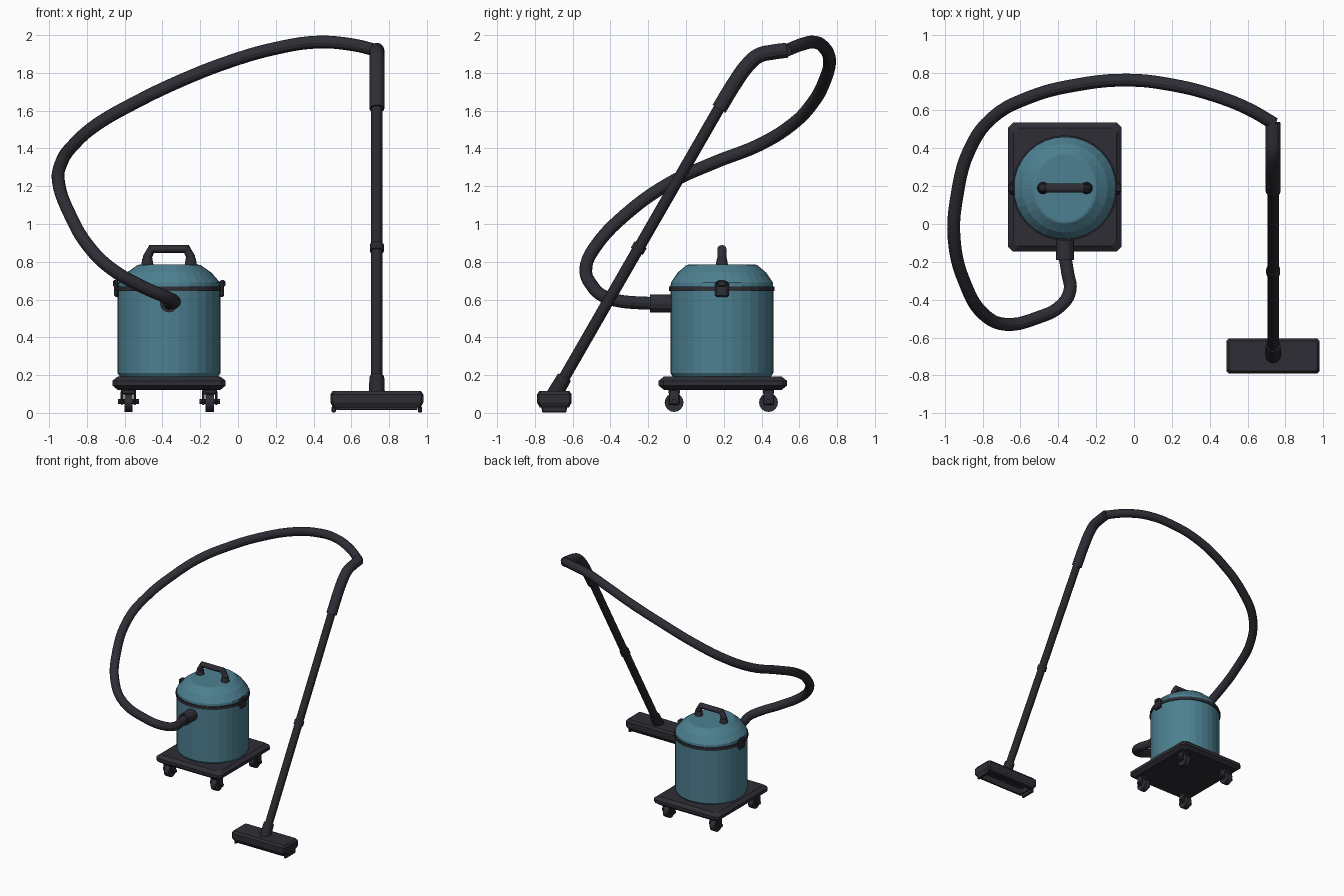
import bpy, bmesh, math
from mathutils import Vector

if "Cube" in bpy.data.objects:
    bpy.data.objects.remove(bpy.data.objects["Cube"])


def mat(name, rgb):
    m = bpy.data.materials.new(name)
    m.diffuse_color = (*rgb, 1)
    m.use_nodes = True
    m.node_tree.nodes["Principled BSDF"].inputs["Base Color"].default_value = m.diffuse_color
    return m


TEAL = mat("teal shell", (0.074, 0.215, 0.282))
DARK = mat("dark plastic", (0.027, 0.027, 0.036))
BLACK = mat("black tube", (0.021, 0.021, 0.027))
CX, CY = -0.365, 0.19      # centre of the canister
WX = 0.735                 # x of the wand


def finish(name, bm, material):
    bmesh.ops.recalc_face_normals(bm, faces=bm.faces)
    me = bpy.data.meshes.new(name)
    bm.to_mesh(me)
    bm.free()
    me.materials.append(material)
    ob = bpy.data.objects.new(name, me)
    bpy.context.collection.objects.link(ob)
    return ob


def loft(name, rings, material):
    """Skin a stack of rings and cap both ends."""
    bm = bmesh.new()
    vs = [[bm.verts.new(p) for p in r] for r in rings]
    n = len(vs[0])
    for a, b in zip(vs, vs[1:]):
        for i in range(n):
            j = (i + 1) % n
            bm.faces.new((a[i], a[j], b[j], b[i]))
    bm.faces.new(vs[0])
    bm.faces.new(vs[-1])
    return finish(name, bm, material)


def oval(rx, ry, z, n=32):
    return [(CX + rx * math.cos(2 * math.pi * i / n),
             CY + ry * math.sin(2 * math.pi * i / n), z) for i in range(n)]


def rect(cx, cy, hx, hy, z, c):
    """Rectangle ring with chamfered corners."""
    pts = [(hx, hy - c), (hx - c, hy), (c - hx, hy), (-hx, hy - c),
           (-hx, c - hy), (c - hx, -hy), (hx - c, -hy), (hx, c - hy)]
    return [(cx + x, cy + y, z) for x, y in pts]


def rod(name, p, q, r, material=DARK, r2=None, n=12):
    p, q = Vector(p), Vector(q)
    bm = bmesh.new()
    bmesh.ops.create_cone(bm, cap_ends=True, segments=n, radius1=r,
                          radius2=r if r2 is None else r2, depth=(q - p).length)
    rot = (q - p).to_track_quat('Z', 'Y')
    for v in bm.verts:
        v.co = rot @ v.co + (p + q) / 2
    return finish(name, bm, material)


def box(name, centre, size, bevel=0.008):
    bm = bmesh.new()
    bmesh.ops.create_cube(bm, size=1)
    for v in bm.verts:
        v.co = Vector(a * s + c for a, s, c in zip(v.co, size, centre))
    bmesh.ops.bevel(bm, geom=bm.edges[:], offset=bevel, segments=1, affect='EDGES')
    return finish(name, bm, DARK)


def tube(name, pts, r, smooth_path=True, steps=5):
    """Sweep a round section along a path."""
    cu = bpy.data.curves.new(name + "_path", 'CURVE')
    cu.dimensions = '3D'
    cu.bevel_depth, cu.bevel_resolution = r, 4
    cu.use_fill_caps = True
    cu.resolution_u = steps
    if smooth_path:
        sp = cu.splines.new('BEZIER')
        sp.bezier_points.add(len(pts) - 1)
        for b, p in zip(sp.bezier_points, pts):
            b.co = p
            b.handle_left_type = b.handle_right_type = 'AUTO'
    else:
        sp = cu.splines.new('POLY')
        sp.points.add(len(pts) - 1)
        for b, p in zip(sp.points, pts):
            b.co = (*p, 1)
    sp.use_smooth = False
    cu.materials.append(DARK)
    tmp = bpy.data.objects.new(name + "_path", cu)
    bpy.context.collection.objects.link(tmp)
    me = bpy.data.meshes.new_from_object(
        tmp.evaluated_get(bpy.context.evaluated_depsgraph_get()))
    bpy.data.objects.remove(tmp)
    me.name = name
    ob = bpy.data.objects.new(name, me)
    bpy.context.collection.objects.link(ob)


# Canister: drum, dark seam band, lid with oval flat top
loft("drum", [oval(0.255, 0.255, 0.185), oval(0.272, 0.272, 0.21),
              oval(0.272, 0.272, 0.65)], TEAL)
loft("seam_band", [oval(0.279, 0.279, z) for z in (0.645, 0.67)], DARK)
loft("lid", [oval(0.272, 0.272, 0.665), oval(0.27, 0.27, 0.69),
             oval(0.225, 0.235, 0.742), oval(0.168, 0.188, 0.782),
             oval(0.155, 0.178, 0.785)], TEAL)

# Side latches
for s, side in ((-1, "left"), (1, "right")):
    box(side + "_latch", (CX + s * 0.277, CY, 0.655), (0.03, 0.075, 0.085), 0.01)
    box(side + "_latch_tab", (CX + s * 0.283, CY, 0.685), (0.03, 0.05, 0.035))

# Carry handle
tube("carry_handle", [(CX + x, CY, z) for x, z in
     ((-0.115, 0.775), (-0.115, 0.825), (-0.092, 0.868),
      (0.092, 0.868), (0.115, 0.825), (0.115, 0.775))], 0.024, False)
for s, side in ((-1, "left"), (1, "right")):
    rod(side + "_handle_foot", (CX + s * 0.115, CY, 0.775),
        (CX + s * 0.115, CY, 0.82), 0.034, r2=0.026)

# Trolley base
loft("trolley", [rect(CX, 0.195, 0.3 - i, 0.34 - i, z, 0.025) for i, z in
                 ((0.028, 0.122), (0, 0.145), (0, 0.17), (0.028, 0.192))], DARK)

# Castors
for x in (-0.58, -0.15):
    for y in (-0.063, 0.437):
        rod("castor_wheel", (x - 0.022, y, 0.055), (x + 0.022, y, 0.055), 0.05, n=16)
        rod("castor_axle", (x - 0.055, y, 0.06), (x + 0.055, y, 0.06), 0.014, n=8)
        box("castor_top", (x, y, 0.112), (0.08, 0.06, 0.03))
        for s in (-1, 1):
            box("castor_fork", (x + s * 0.034, y, 0.08), (0.014, 0.055, 0.075), 0.004)

# Hose port and hose
rod("hose_port", (CX, -0.05, 0.58), (CX, -0.19, 0.58), 0.048)
tube("hose", [
    (CX, -0.17, 0.58), (-0.35, -0.26, 0.583), (-0.338, -0.35, 0.592),
    (-0.385, -0.43, 0.615), (-0.51, -0.495, 0.67), (-0.68, -0.53, 0.77),
    (-0.79, -0.48, 0.88), (-0.89, -0.32, 1.05), (-0.95, -0.08, 1.22),
    (-0.935, 0.15, 1.325), (-0.87, 0.39, 1.42), (-0.75, 0.56, 1.525),
    (-0.55, 0.67, 1.64), (-0.3, 0.735, 1.76), (-0.03, 0.76, 1.865),
    (0.2, 0.735, 1.93), (0.42, 0.68, 1.963), (0.6, 0.61, 1.95),
    (0.74, 0.53, 1.918)], 0.034)

# Wand: bent grip, straight pipe, joint collar and lower socket
tube("wand_grip", [(WX, 0.535, 1.92), (WX, 0.46, 1.91), (WX, 0.385, 1.892),
                   (WX, 0.325, 1.84), (WX, 0.27, 1.765), (WX, 0.175, 1.61)], 0.04)


def on_wand(z):
    return (WX, -0.66 + (z - 0.16) * 0.575, z)


rod("wand_pipe", on_wand(0.12), on_wand(1.65), 0.03, BLACK)
rod("wand_joint", on_wand(0.855), on_wand(0.89), 0.037, BLACK)
rod("wand_socket", on_wand(0.09), on_wand(0.19), 0.043, BLACK, 0.039)

# Floor head with a suction recess below
loft("floor_head", [rect(WX, -0.697, 0.246 - i, 0.092 - i, z, 0.012) for i, z in
     ((0.035, 0.115), (0.012, 0.115), (0, 0.098), (0, 0.055), (0.015, 0.028),
      (0.04, 0.028), (0.045, 0.065))][1:], DARK)
for s, side in ((-1, "left"), (1, "right")):
    box(side + "_runner", (WX + s * 0.228, -0.697, 0.019), (0.022, 0.13, 0.034), 0.005)
for s, side in ((-1, "front"), (1, "rear")):
    box(side + "_lip", (WX, -0.697 + s * 0.06, 0.026), (0.43, 0.016, 0.02), 0.003)
